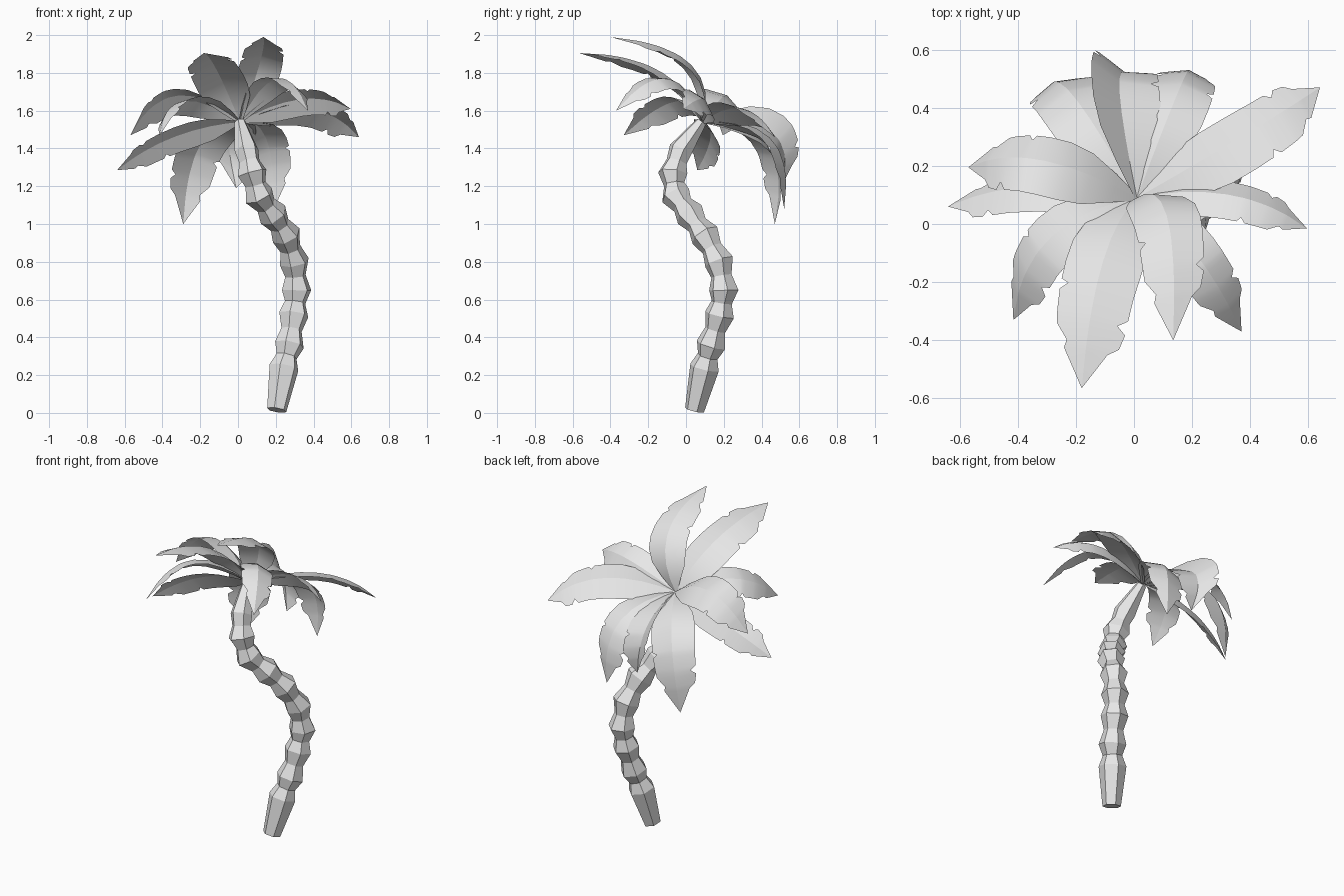
import bpy
import bmesh
import math
from mathutils import Vector

cube = bpy.data.objects.get("Cube")
if cube:
    bpy.data.objects.remove(cube, do_unlink=True)


def make_material(name, color):
    mat = bpy.data.materials.new(name)
    mat.use_nodes = True
    mat.diffuse_color = color
    mat.node_tree.nodes["Principled BSDF"].inputs["Base Color"].default_value = color
    return mat


grey = make_material("light grey", (0.8, 0.8, 0.8, 1))


def finish(bm, name):
    mesh = bpy.data.meshes.new(name)
    bm.to_mesh(mesh)
    bm.free()
    mesh.materials.append(grey)
    obj = bpy.data.objects.new(name, mesh)
    bpy.context.collection.objects.link(obj)
    return obj


# Trunk: hexagonal rings along a bent path, bulging at every knot
SIDES = 6
BULGE, WAIST = 0.08, 0.056
knots = [Vector(p) for p in (
    (0.243, 0.098, 0.24), (0.272, 0.132, 0.36), (0.295, 0.178, 0.52),
    (0.31, 0.2, 0.65), (0.298, 0.175, 0.8), (0.255, 0.1, 0.94),
    (0.185, 0.02, 1.05), (0.11, -0.055, 1.15), (0.075, -0.07, 1.27),
    (0.045, -0.03, 1.39))]
rings = [(Vector((0.205, 0.045, 0.015)), 0.053)]
for i, knot in enumerate(knots):
    if i:
        rings.append(((knots[i - 1] + knot) / 2, WAIST))
    rings.append((knot, BULGE if i < 9 else 0.065))
rings.append((Vector((0.01, 0.08, 1.54)), 0.03))

bm = bmesh.new()
loops = []
for i, (center, radius) in enumerate(rings):
    along = rings[min(i + 1, len(rings) - 1)][0] - rings[max(i - 1, 0)][0]
    turn = Vector((0, 0, 1)).rotation_difference(along)
    loop = []
    for k in range(SIDES):
        a = math.tau * (k + 0.25) / SIDES
        loop.append(bm.verts.new(center + turn @ Vector((math.cos(a), math.sin(a), 0)) * radius))
    loops.append(loop)
for low, high in zip(loops, loops[1:]):
    for k in range(SIDES):
        n = (k + 1) % SIDES
        bm.faces.new((low[k], low[n], high[n], high[k]))
bm.faces.new(loops[0][::-1])
bm.faces.new(loops[-1])
finish(bm, "trunk")

# Fronds: folded blades with torn edges, arching out from a crown tilted backwards
ROOT = Vector((0.01, 0.09, 1.54))
CROWN_AXIS = Vector((-0.05, 0.55, 0.83)).normalized()
STATIONS = (0, 0.1, 0.22, 0.35, 0.48, 0.58, 0.6, 0.63, 0.72, 0.75, 0.78, 0.84, 0.87, 1)
LEFT = (0.1, 0.5, 0.88, 1, 1, 0.98, 0.97, 0.96, 0.94, 0.7, 0.92, 0.82, 0.55, 0)
RIGHT = (0.1, 0.5, 0.88, 1, 1, 0.98, 0.78, 0.97, 0.93, 0.91, 0.88, 0.55, 0.6, 0)


def frond(name, middle, tip, width, roll=0, fold=16):
    middle, tip = Vector(middle), Vector(tip)
    control = middle * 2 - (ROOT + tip) / 2
    chord = (tip - ROOT).normalized()
    flat = chord.cross(CROWN_AXIS).normalized()
    roll, fold = math.radians(roll), math.radians(fold)
    side = flat * math.cos(roll) + flat.cross(chord) * math.sin(roll)
    bm = bmesh.new()
    rows = []
    for t, left, right in zip(STATIONS, LEFT, RIGHT):
        point = ROOT * (1 - t) ** 2 + control * 2 * t * (1 - t) + tip * t * t
        tangent = (control - ROOT) * (1 - t) + (tip - control) * t
        drop = side.cross(tangent).normalized() * -math.sin(fold)
        spread = side * math.cos(fold)
        rows.append([bm.verts.new(p) for p in (
            point + (drop - spread) * left * width, point,
            point + (drop + spread) * right * width)])
    for a, b in zip(rows, rows[1:]):
        for k in (0, 1):
            bm.faces.new((a[k], a[k + 1], b[k + 1], b[k]))
    bmesh.ops.remove_doubles(bm, verts=bm.verts, dist=0.0005)
    bmesh.ops.recalc_face_normals(bm, faces=bm.faces)
    if sum((f.normal.dot(CROWN_AXIS) for f in bm.faces)) < 0:
        bmesh.ops.reverse_faces(bm, faces=bm.faces)
    obj = finish(bm, name)
    bpy.ops.object.select_all(action="DESELECT")
    obj.select_set(True)
    bpy.context.view_layer.objects.active = obj
    bpy.ops.object.shade_smooth_by_angle(angle=math.radians(25))


frond("frond_left_back", (0.37, 0.3, 1.61), (0.64, 0.47, 1.46), 0.125)
frond("frond_left", (0.33, 0.1, 1.66), (0.595, -0.015, 1.61), 0.1, roll=15)
frond("frond_left_front", (0.21, -0.1, 1.77), (0.37, -0.37, 1.6), 0.1)
frond("frond_right_front", (-0.29, -0.05, 1.65), (-0.415, -0.33, 1.47), 0.11)
frond("frond_right_upper", (-0.32, 0.22, 1.68), (-0.57, 0.195, 1.47), 0.125)
frond("frond_right_lower", (-0.34, 0.13, 1.46), (-0.64, 0.06, 1.285), 0.1, roll=-10)
frond("frond_front_upper", (0.115, 0.02, 1.85), (0.135, -0.4, 1.99), 0.12)
frond("frond_front_lower", (-0.11, -0.14, 1.81), (-0.18, -0.565, 1.905), 0.14)
frond("frond_back_right", (-0.2, 0.43, 1.42), (-0.29, 0.47, 1.0), 0.135)
frond("frond_back", (-0.05, 0.46, 1.48), (-0.01, 0.5, 1.19), 0.145, roll=-35, fold=-16)
frond("frond_back_left", (0.15, 0.45, 1.45), (0.19, 0.52, 1.08), 0.12)
